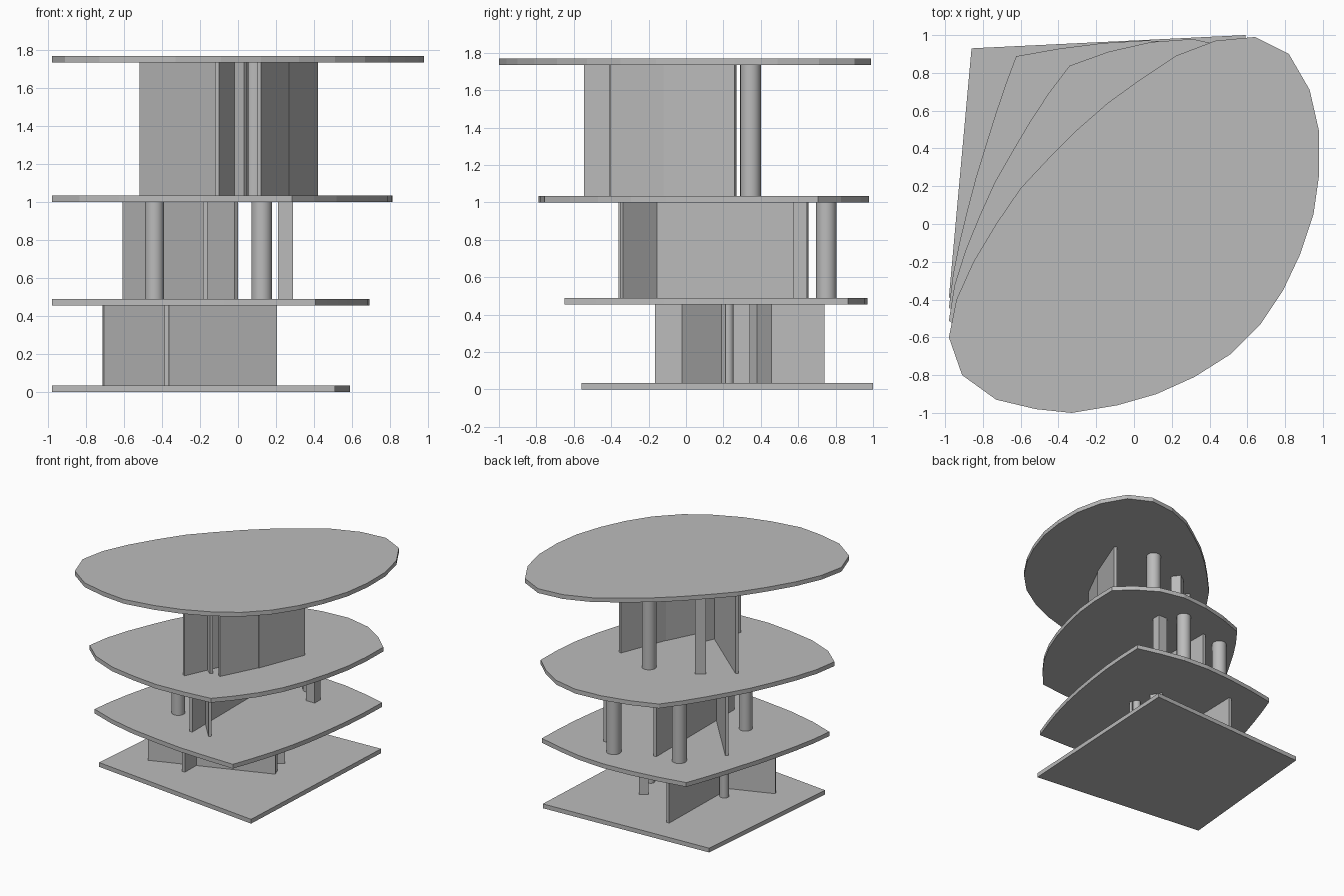
import bpy, bmesh, math
from mathutils import Vector

default_cube = bpy.data.objects.get("Cube")
if default_cube:
    bpy.data.objects.remove(default_cube, do_unlink=True)

# One pale grey material
grey = bpy.data.materials.new("pale_grey")
grey.use_nodes = True
colour = (0.5, 0.5, 0.5, 1)
grey.diffuse_color = colour
grey.node_tree.nodes["Principled BSDF"].inputs["Base Color"].default_value = colour


def prism(name, outline, bottom, top):
    """Extrude a flat outline between two heights."""
    bm = bmesh.new()
    face = bm.faces.new([bm.verts.new((p[0], p[1], bottom)) for p in outline])
    raised = bmesh.ops.extrude_face_region(bm, geom=[face])["geom"]
    verts = [g for g in raised if isinstance(g, bmesh.types.BMVert)]
    bmesh.ops.translate(bm, verts=verts, vec=(0, 0, top - bottom))
    bmesh.ops.recalc_face_normals(bm, faces=bm.faces)
    mesh = bpy.data.meshes.new(name)
    bm.to_mesh(mesh)
    bm.free()
    mesh.materials.append(grey)
    obj = bpy.data.objects.new(name, mesh)
    bpy.context.collection.objects.link(obj)
    return obj


def wall(name, start, end, bottom, top, thickness=0.024):
    """Thin upright slab between two plan points."""
    a, b = Vector(start), Vector(end)
    along = (b - a).normalized()
    side = Vector((-along.y, along.x)) * thickness / 2
    return prism(name, [a + side, b + side, b - side, a - side], bottom, top)


def column(name, centre, radius, bottom, top, sides=24):
    """Round upright post with smooth sides."""
    ring = [(centre[0] + radius * math.cos(math.tau * i / sides),
             centre[1] + radius * math.sin(math.tau * i / sides)) for i in range(sides)]
    obj = prism(name, ring, bottom, top)
    for poly in obj.data.polygons:
        poly.use_smooth = abs(poly.normal.z) < 0.5
    for edge in obj.data.edges:
        ends = [obj.data.vertices[v].co.z for v in edge.vertices]
        edge.use_edge_sharp = abs(ends[0] - ends[1]) < 0.001
    return obj


def pier(name, centre, width, depth, angle, bottom, top):
    """Rectangular upright post, turned in plan."""
    along = Vector((math.cos(angle), math.sin(angle))) * width / 2
    c = Vector(centre)
    return wall(name, c - along, c + along, bottom, top, depth)


# Floor plates: a quadrilateral that blends into an egg with height
quad = [Vector(p) for p in ((-.86, .93), (.59, 1), (.51, -.56), (-.98, -.39))]
segments = (6, 8, 6, 8)
egg = [Vector(p) for p in (
    (.04, .77), (.22, .89), (.43, .97), (.64, .99), (.82, .9), (.93, .71),
    (.98, .49), (.98, .26), (.95, .05), (.88, -.16), (.79, -.35), (.67, -.53),
    (.51, -.69), (.32, -.81), (.12, -.9), (-.09, -.96), (-.33, -1), (-.52, -.98),
    (-.73, -.93), (-.91, -.8), (-.98, -.6), (-.94, -.4), (-.85, -.2), (-.73, 0),
    (-.6, .19), (-.45, .35), (-.3, .5), (-.14, .64))]
square = [quad[k].lerp(quad[(k + 1) % 4], j / n)
          for k, n in enumerate(segments) for j in range(n)]

thick = 0.035
levels = [0, .455, 1, 1.735]
plate_names = ["base_plate", "second_plate", "third_plate", "roof_plate"]
for name, z in zip(plate_names, levels):
    blend = z / levels[-1]
    outline = [s.lerp(e, blend) for s, e in zip(square, egg)]
    if z == 0:
        outline = quad
    prism(name, outline, z, z + thick)

# Clear heights of the three storeys
storeys = [(levels[i] + thick, levels[i + 1]) for i in range(3)]

# Lower storey
span = storeys[0]
wall("lower_long_wall", (-.71, -.14), (.2, .2), *span)
wall("lower_cross_wall", (-.375, -.165), (-.355, .74), *span)
column("lower_left_column", (.16, .225), .03, *span)
column("lower_right_column", (-.43, .12), .035, *span)
pier("lower_pier", (.1, .4), .1, .07, math.radians(125), *span)

# Middle storey
span = storeys[1]
wall("middle_diagonal_wall", (-.6, .33), (-.01, -.345), *span)
wall("middle_cross_wall", (-.172, -.36), (-.172, .645), *span)
column("middle_front_column", (-.44, -.14), .05, *span)
column("middle_back_column", (.125, .75), .055, *span)
column("middle_rear_column", (-.36, .6), .055, *span)
pier("middle_pier", (.25, .61), .08, .075, 0, *span)

# Upper storey
span = storeys[2]
wall("upper_diagonal_wall", (-.51, .07), (.04, -.4), *span)
wall("upper_front_wall", (-.11, -.54), (.045, -.2), *span)
wall("upper_side_wall", (.11, -.4), (.26, -.105), *span)
wall("upper_back_wall", (.26, -.115), (.41, .265), *span)
column("upper_column", (.09, .345), .055, *span)
pier("upper_pier", (-.27, .2), .08, .08, math.radians(35), *span)
